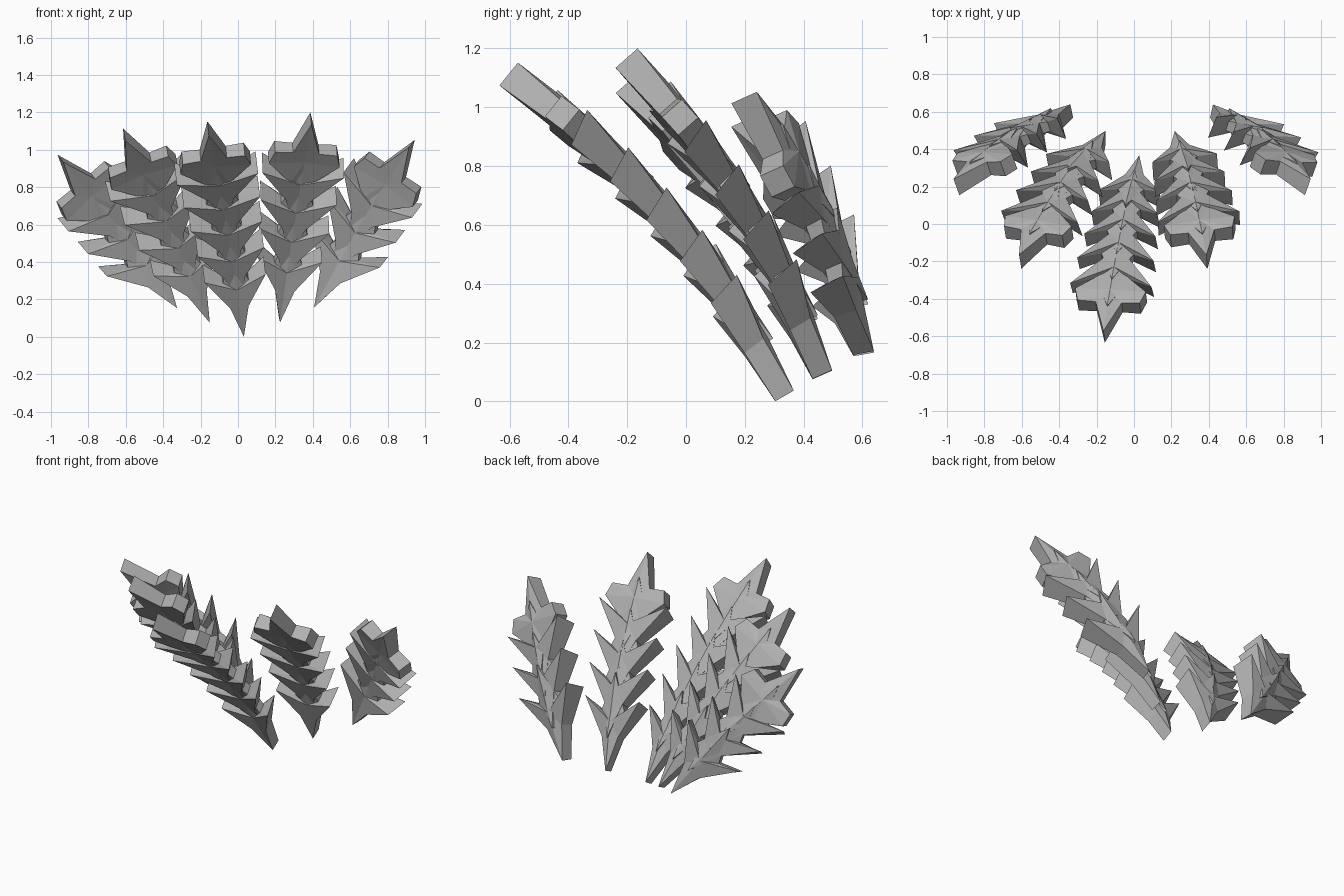
import bpy, bmesh
from mathutils import Vector

if "Cube" in bpy.data.objects:
    bpy.data.objects.remove(bpy.data.objects["Cube"])

grey = bpy.data.materials.new("stone_grey")
grey.use_nodes = True
COLOUR = (0.44, 0.44, 0.44, 1)
grey.diffuse_color = COLOUR
grey.node_tree.nodes["Principled BSDF"].inputs["Base Color"].default_value = COLOUR

# Half outlines: side (times half width), along at front, along at back, front depth, back depth
BARBED = [
    (0.0, -0.37, -0.37, 0.04, -0.033),   # lower point
    (0.30, -0.18, -0.17, 0.05, -0.03),   # waist
    (1.0, 0.01, 0.05, 0.07, -0.055),     # sharp barb
    (0.42, -0.03, -0.02, 0.03, -0.025),  # notch
    (0.0, 0.18, 0.20, 0.03, -0.055),     # upper spike
]
CROWN = [
    (0.0, -0.41, -0.41, 0.04, -0.033),   # lower point
    (0.30, -0.22, -0.21, 0.05, -0.03),   # waist
    (0.98, -0.09, -0.09, 0.05, -0.04),   # blunt barb, lower corner
    (0.86, -0.01, -0.01, 0.05, -0.04),   # blunt barb, upper corner
    (0.36, -0.01, -0.01, 0.045, -0.035), # notch
    (0.0, 0.20, 0.20, 0.05, -0.05),      # upper spike
]


def bezier(a, c, b, t):
    """Point and direction on a quadratic curve."""
    point = a * (1 - t) ** 2 + c * 2 * t * (1 - t) + b * t * t
    return point, ((c - a) * (1 - t) + (b - c) * t).normalized()


def add_scale(bm, half, origin, side, along, width):
    """One four-pointed scale, ridged on its back."""
    front = side.cross(along)
    outline = half + [(-p[0], *p[1:]) for p in half[-2:0:-1]]

    def vert(u, v, w):
        return bm.verts.new(origin + side * (u * width) + along * v + front * w)

    fronts = [vert(u, vf, f) for u, vf, vb, f, b in outline]
    backs = [vert(u, vb, b) for u, vf, vb, f, b in outline]
    front_mid, back_mid = vert(0, -0.08, 0.04), vert(0, -0.08, -0.055)
    faces = []
    for i in range(len(outline)):
        j = (i + 1) % len(outline)
        faces.append(bm.faces.new((fronts[i], fronts[j], front_mid)))
        faces.append(bm.faces.new((backs[j], backs[i], back_mid)))
        faces.append(bm.faces.new((fronts[j], fronts[i], backs[i], backs[j])))
    # The shell is wound inwards
    bmesh.ops.recalc_face_normals(bm, faces=faces)
    bmesh.ops.reverse_faces(bm, faces=faces)


def add_plume(name, count, start, end, bulge, side, first_width):
    """A chain of overlapping scales along an arched path."""
    a, b = Vector(start), Vector(end)
    c = (a + b) / 2 + Vector(bulge) * 2
    total = 0.41 + 0.19 * (count - 2) + 0.10 + 0.20
    bm = bmesh.new()
    for k in range(count):
        last = k == count - 1
        level = total - 0.20 if last else 0.37 + 0.185 * k
        point, along = bezier(a, c, b, level / total)
        if k == 0:
            # The lowest scale reaches down to the start of the path
            along = (point - a).normalized()
        across = Vector(side)
        across = (across - along * across.dot(along)).normalized()
        width = 0.195 if last else first_width + (0.22 - first_width) * k / (count - 2)
        add_scale(bm, CROWN if last else BARBED, point, across, along, width)
    mesh = bpy.data.meshes.new(name)
    bm.to_mesh(mesh)
    bm.free()
    # Shading normals oppose the winding, one flat direction per face
    mesh.normals_split_custom_set(
        [-face.normal for face in mesh.polygons for corner in face.loop_indices])
    mesh.materials.append(grey)
    bpy.context.collection.objects.link(bpy.data.objects.new(name, mesh))


add_plume("right_outer_plume", 4, (-0.33, 0.61, 0.155), (-0.95, 0.19, 0.95),
          (0, 0.05, 0.03), (0.88, 0.10, 0.47), 0.21)
add_plume("right_inner_plume", 5, (-0.15, 0.47, 0.085), (-0.61, -0.21, 1.08),
          (0, 0.06, 0.04), (1, -0.10, 0.30), 0.18)
add_plume("middle_plume", 6, (0.03, 0.34, 0.017), (-0.16, -0.61, 1.11),
          (0, 0.07, 0.06), (1, 0, 0.10), 0.165)
add_plume("left_inner_plume", 5, (0.22, 0.47, 0.085), (0.39, -0.21, 1.165),
          (0, 0.06, 0.04), (1, 0.12, -0.05), 0.175)
add_plume("left_outer_plume", 4, (0.41, 0.61, 0.155), (0.93, 0.19, 1.03),
          (0, 0.05, 0.03), (0.88, -0.10, -0.47), 0.21)
